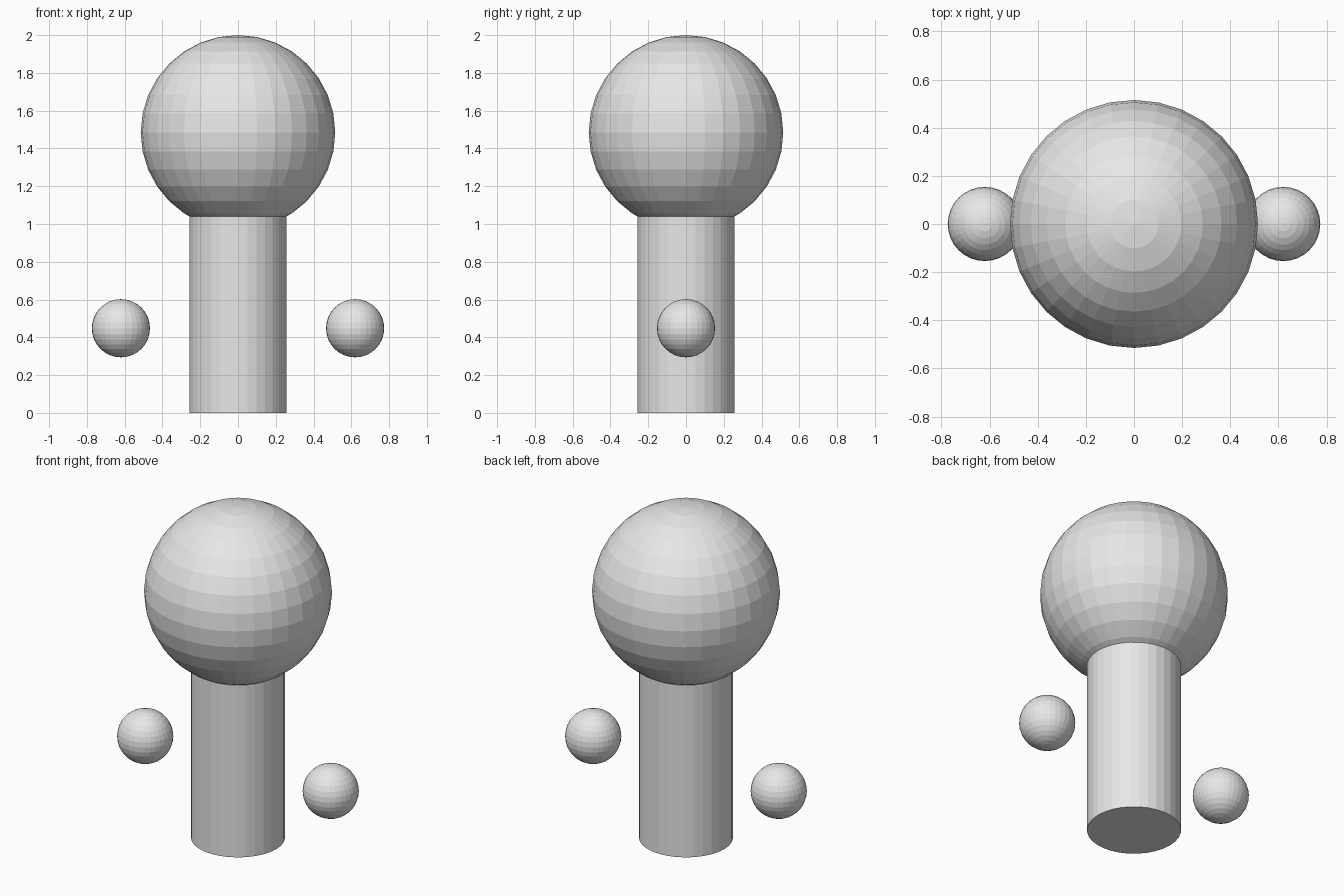
import bpy

if "Cube" in bpy.data.objects:
    bpy.data.objects.remove(bpy.data.objects["Cube"])

grey = bpy.data.materials.new("light_grey")
grey.diffuse_color = (0.8, 0.8, 0.8, 1)
grey.use_nodes = True
grey.node_tree.nodes["Principled BSDF"].inputs["Base Color"].default_value = grey.diffuse_color


def finish(name):
    ob = bpy.context.object
    ob.name = name
    ob.data.materials.append(grey)


def ball(name, radius, location):
    bpy.ops.mesh.primitive_uv_sphere_add(segments=32, ring_count=16,
                                         radius=radius, location=location)
    finish(name)


# Upright column
HEIGHT = 1.04
bpy.ops.mesh.primitive_cylinder_add(vertices=32, radius=0.2575, depth=HEIGHT,
                                    location=(0, 0, HEIGHT / 2))
finish("column")

# Large ball resting on the column
ball("top_ball", 0.515, (0, 0, 1.485))

# Small floating balls on both sides
for side, sx in (("left", -1), ("right", 1)):
    ball(side + "_ball", 0.154, (sx * 0.62, 0, 0.448))
